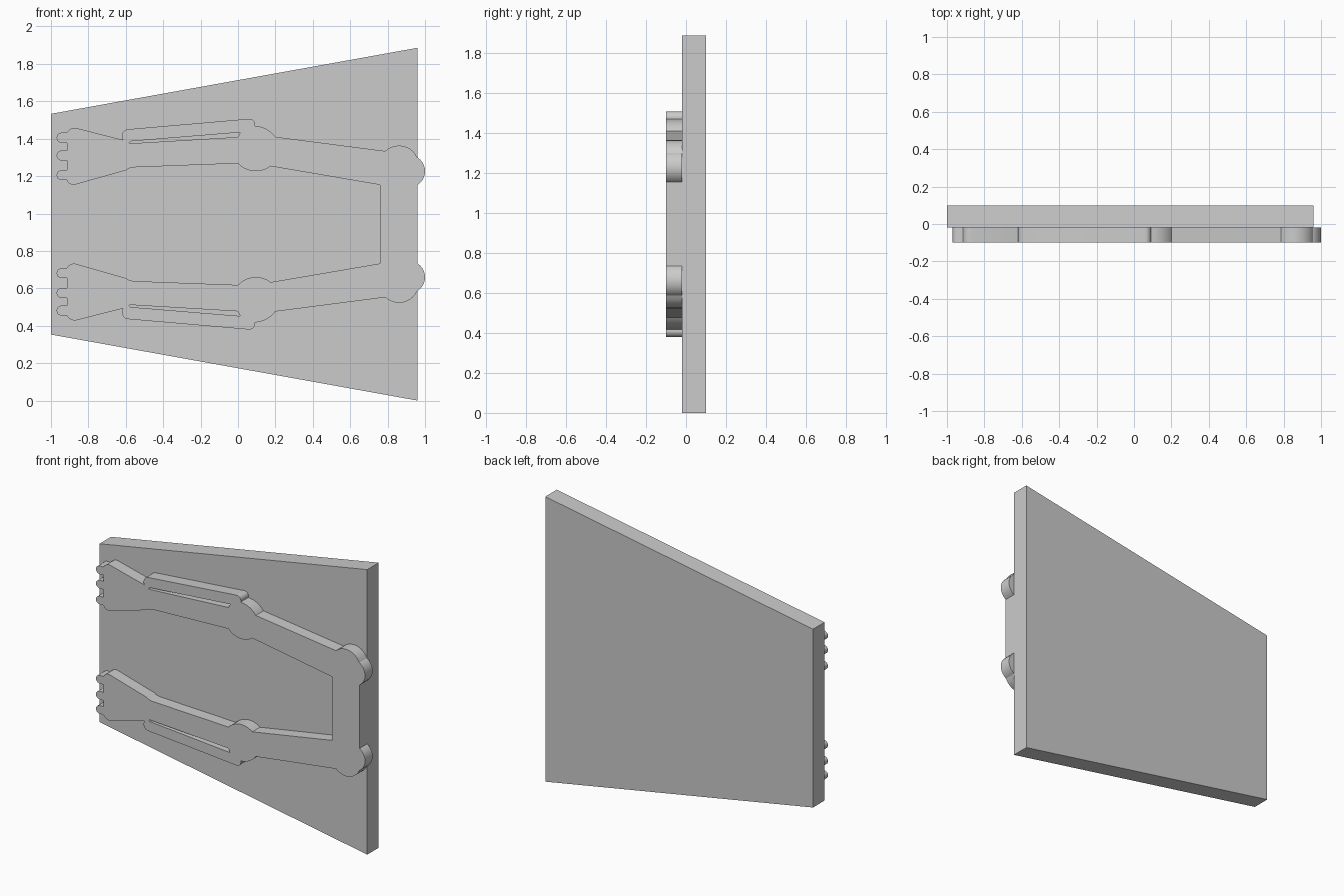
import bpy, bmesh
from mathutils import Vector
from mathutils.geometry import intersect_line_line
import math

if "Cube" in bpy.data.objects:
    bpy.data.objects.remove(bpy.data.objects["Cube"])

C = 0.943  # height of the horizontal mirror line


def arc(a, m, b, n=10):
    """Points on the circle through a, m, b, from a to b."""
    (ax, ay), (mx, my), (bx, by) = a, m, b
    d = 2 * (ax * (my - by) + mx * (by - ay) + bx * (ay - my))
    sa, sm, sb = ax * ax + ay * ay, mx * mx + my * my, bx * bx + by * by
    ux = (sa * (my - by) + sm * (by - ay) + sb * (ay - my)) / d
    uy = (sa * (bx - mx) + sm * (ax - bx) + sb * (mx - ax)) / d
    r = math.hypot(ax - ux, ay - uy)
    t0, tm, t1 = [math.atan2(p[1] - uy, p[0] - ux) for p in (a, m, b)]
    sweep = (t1 - t0) % math.tau
    if (tm - t0) % math.tau > sweep:
        sweep -= math.tau
    return [(ux + r * math.cos(t0 + sweep * i / n),
             uy + r * math.sin(t0 + sweep * i / n)) for i in range(n + 1)]


def flip(points):
    return [(x, -z) for x, z in reversed(points)]


def slab(name, loops, y_front, y_back):
    """Extrude closed outlines (inner loops become holes) along y."""
    cu = bpy.data.curves.new(name, 'CURVE')
    cu.dimensions = '2D'
    cu.fill_mode = 'BOTH'
    cu.extrude = (y_back - y_front) / 2
    for pts in loops:
        sp = cu.splines.new('POLY')
        sp.points.add(len(pts) - 1)
        for p, (x, z) in zip(sp.points, pts):
            p.co = (x, z, 0, 1)
        sp.use_cyclic_u = True
    ob = bpy.data.objects.new(name, cu)
    bpy.context.collection.objects.link(ob)
    ob.location = (0, (y_front + y_back) / 2, C)
    ob.rotation_euler.x = math.pi / 2
    bpy.ops.object.select_all(action='DESELECT')
    bpy.context.view_layer.objects.active = ob
    ob.select_set(True)
    bpy.ops.object.convert(target='MESH')
    ob = bpy.context.object
    # Weld the rims and make the normals consistent
    bm = bmesh.new()
    bm.from_mesh(ob.data)
    bmesh.ops.remove_doubles(bm, verts=bm.verts, dist=1e-5)
    bmesh.ops.recalc_face_normals(bm, faces=bm.faces)
    bm.to_mesh(ob.data)
    bm.free()
    bpy.ops.object.shade_smooth_by_angle(angle=math.radians(30))
    return ob


# Tapered backing plate
slab("backing_plate", [[(-1, -0.59), (0.96, -C), (0.96, C), (-1, 0.59)]], -0.02, 0.1)

# Upper arm outline: inner edge from the crossbar to the hand
arm = [(0.76, 0.21)]
arm += arc((0.175, 0.31), (0.09, 0.283), (0.0, 0.325))
arm += [(-0.56, 0.304), (-0.585, 0.298), (-0.6, 0.288)]
arm += arc((-0.872, 0.211), (-0.9, 0.217), (-0.915, 0.235), 6)
# Three stubby fingers
for h in (0.262, 0.367, 0.462):
    arm += [(-0.915, h - 0.027)] if h > 0.3 else []
    arm += arc((-0.945, h - 0.027), (-0.97, h), (-0.945, h + 0.027), 8)
    arm += [(-0.915, h + 0.027)]
# Back of the hand, forearm and elbow
arm += arc((-0.905, 0.502), (-0.893, 0.51), (-0.87, 0.515), 4)
arm += arc((-0.615, 0.451), (-0.62, 0.48), (-0.595, 0.507), 8)
arm += arc((0.055, 0.563), (0.08, 0.557), (0.09, 0.526), 6)
arm += arc((0.095, 0.525), (0.153, 0.508), (0.2, 0.467))
# Shoulder lobes
arm += arc((0.787, 0.391), (0.87, 0.42), (0.958, 0.357))
arm += arc((0.962, 0.355), (1.0, 0.282), (0.96, 0.21))

# Slot in the forearm
slot = [(-0.585, 0.434), (-0.575, 0.443), (0.012, 0.491), (0.0, 0.466), (-0.57, 0.432)]

# Both arms joined by the crossbar
slab("twin_arm_relief", [arm + flip(arm), slot, flip(slot)], -0.1, -0.02)
